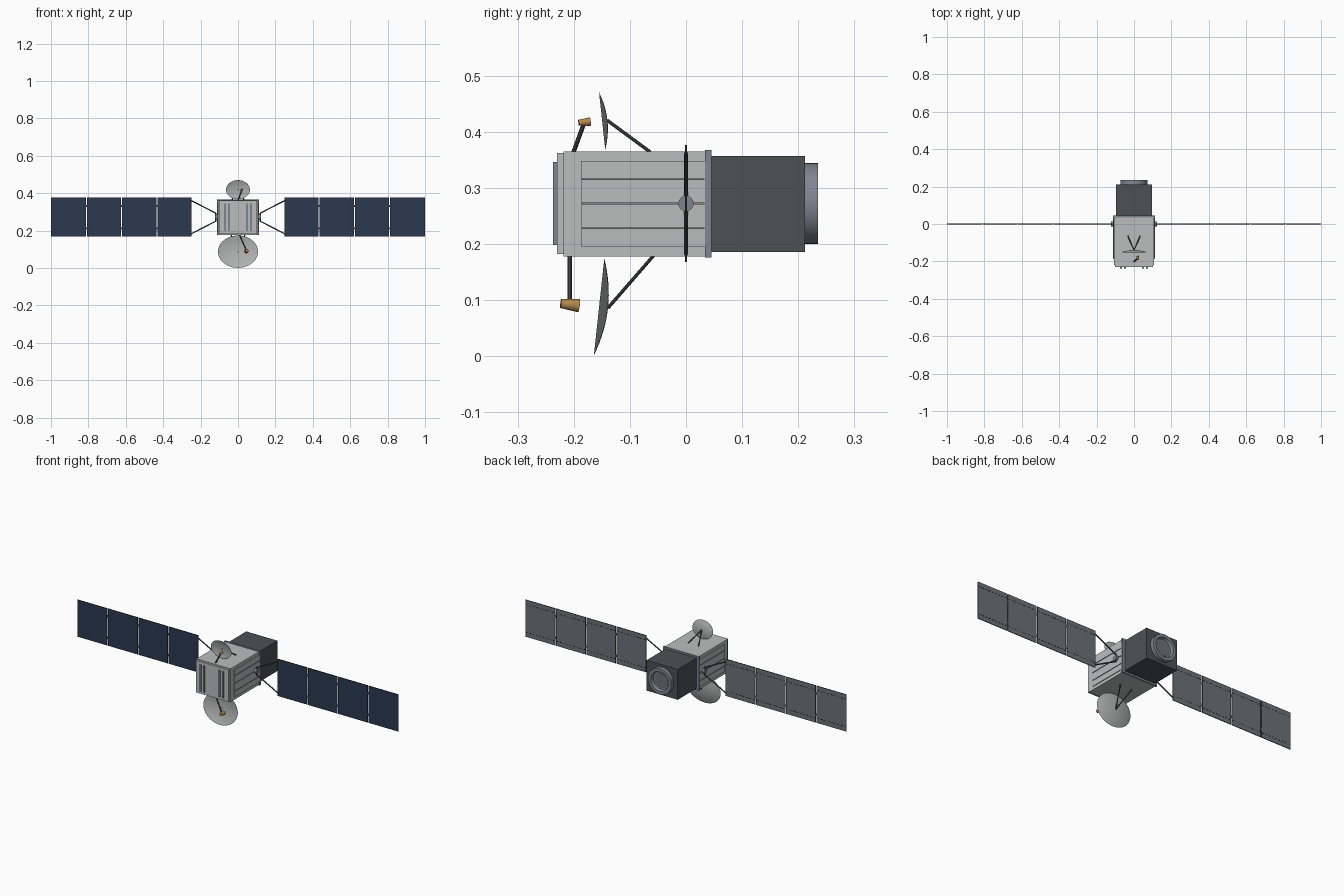
import bpy, bmesh, math
from mathutils import Vector, Matrix

cube = bpy.data.objects.get("Cube")
if cube:
    bpy.data.objects.remove(cube, do_unlink=True)


def material(name, *rgb):
    m = bpy.data.materials.new(name)
    m.use_nodes = True
    m.diffuse_color = (*rgb, 1)
    bsdf = next(n for n in m.node_tree.nodes if n.type == 'BSDF_PRINCIPLED')
    bsdf.inputs["Base Color"].default_value = (*rgb, 1)
    return m


LIGHT = material("light grey hull", 0.50, 0.51, 0.51)
DISH = material("dish grey", 0.43, 0.44, 0.44)
DARK = material("dark slate", 0.070, 0.085, 0.091)
STEEL = material("blue steel", 0.21, 0.24, 0.29)
NAVY = material("solar navy", 0.024, 0.040, 0.077)
BACK = material("panel back grey", 0.15, 0.17, 0.195)
STRUT = material("strut grey", 0.075, 0.08, 0.085)
BLACK = material("near black", 0.02, 0.022, 0.025)
GOLD = material("gold", 0.45, 0.25, 0.075)


def finish(name, bm, mats, smooth=False):
    bmesh.ops.recalc_face_normals(bm, faces=bm.faces)
    me = bpy.data.meshes.new(name)
    bm.to_mesh(me)
    bm.free()
    ob = bpy.data.objects.new(name, me)
    bpy.context.collection.objects.link(ob)
    for m in mats:
        me.materials.append(m)
    if smooth:
        bpy.ops.object.select_all(action='DESELECT')
        ob.select_set(True)
        bpy.context.view_layer.objects.active = ob
        bpy.ops.object.shade_smooth_by_angle(angle=math.radians(35))
    return ob


def boxes(name, spans, *mats):
    """Boxes given as (low corner, high corner), in one object."""
    bm = bmesh.new()
    for lo, hi in spans:
        lo, hi = Vector(lo), Vector(hi)
        mat = Matrix.Translation((lo + hi) / 2) @ Matrix.Diagonal((*(hi - lo), 1))
        bmesh.ops.create_cube(bm, size=1, matrix=mat)
    return finish(name, bm, mats)


def block(name, half_x, y0, y1, z0, z1, mat):
    return boxes(name, [((-half_x, y0, z0), (half_x, y1, z1))], mat)


def lathe(name, profile, origin, direction, mat, segs=32, stretch=1):
    """Turn (radius, height) points around a direction."""
    bm = bmesh.new()
    rings = []
    for r, h in profile:
        rings.append([bm.verts.new((r * stretch * math.cos(a), r * math.sin(a), h))
                      for a in (math.tau * i / segs for i in range(segs))])
    for p, q in zip(rings, rings[1:]):
        for i in range(segs):
            j = (i + 1) % segs
            bm.faces.new((p[i], p[j], q[j], q[i]))
    bmesh.ops.remove_doubles(bm, verts=bm.verts, dist=1e-6)
    rot = Vector(direction).to_track_quat('Z', 'Y').to_matrix().to_4x4()
    bm.transform(Matrix.Translation(origin) @ rot)
    return finish(name, bm, [mat], True)


def rod(name, a, b, r, mat=STRUT, r2=None, segs=10):
    axis = Vector(b) - Vector(a)
    n = axis.length
    return lathe(name, [(0, 0), (r, 0), (r2 or r, n), (0, n)], a, axis, mat, segs)


# Main hull, front plate, collar and rear module
block("hull", 0.106, -0.218, 0.036, 0.178, 0.365, LIGHT)
block("front_plate", 0.102, -0.23, -0.218, 0.182, 0.362, LIGHT)
block("collar", 0.111, 0.034, 0.045, 0.176, 0.367, STEEL)
block("rear_module", 0.097, 0.045, 0.212, 0.186, 0.357, DARK)

# Vertical bars on the front
boxes("front_bars", [((x - 0.005, -0.237, 0.198), (x + 0.005, -0.23, 0.346))
                     for x in (-0.07, -0.048, 0.048, 0.07)], STEEL)

# Docking ring with recessed centre
MID = 0.272
lathe("rear_ring", [(0, 0.008), (0.05, 0.008), (0.055, 0.024), (0.072, 0.024),
                    (0.072, 0), (0, 0)], (0, 0.211, MID), (0, 1, 0), STEEL, 48)
lathe("rear_ring_centre", [(0, 0), (0.042, 0), (0.042, 0.003), (0, 0.003)],
      (0, 0.218, MID), (0, 1, 0), BACK, 48)


def dash_rows(x0, x1, count):
    step = (x1 - x0) / count
    return [((x0 + (i + 0.2) * step, 0.002, z - 0.0015),
             (x0 + (i + 0.75) * step, 0.0028, z + 0.0015))
            for i in range(count) for z in (MID - 0.078, MID + 0.078)]


for side, s in (("left", 1), ("right", -1)):
    # Side panel with horizontal rails
    def span(x0, x1, y0, y1, z0, z1):
        xs = sorted((s * x0, s * x1))
        return (xs[0], y0, z0), (xs[1], y1, z1)

    boxes(side + "_side_panel", [span(0.106, 0.110, -0.187, 0.034, 0.195, 0.348)], LIGHT)
    boxes(side + "_side_rails", [span(0.110, 0.113, -0.185, 0.033, z - 0.0015, z + 0.0015)
                                 for z in (0.228, MID, 0.315)], STEEL)

    # Wing hub and yoke
    rod(side + "_wing_hub", (s * 0.106, 0, MID), (s * 0.122, 0, MID), 0.0135, STEEL, segs=24)
    rod(side + "_yoke_post", (s * 0.118, 0, MID - 0.022), (s * 0.118, 0, MID + 0.022), 0.004)
    for end, d in (("upper", 1), ("lower", -1)):
        rod(f"{side}_{end}_yoke_arm", (s * 0.118, 0, MID + d * 0.021),
            (s * 0.252, 0, MID + d * 0.09), 0.0035)

    # Four solar panels: cells in front, plain backs, dark rims
    pitch = 0.1885
    dashes, hinges = [], []
    for i in range(4):
        x0 = 0.248 + i * pitch
        x1 = x0 + pitch - 0.005 if i < 3 else 1.0
        panel = boxes(f"{side}_solar_panel_{i + 1}",
                      [span(x0, x1, -0.002, 0.002, 0.168, 0.376)], BLACK, NAVY, BACK)
        for f in panel.data.polygons:
            f.material_index = 1 if f.normal.y < -0.5 else 2 if f.normal.y > 0.5 else 0
        dashes += dash_rows(*sorted((s * x0, s * x1)), 9)
        if i < 3:
            hinges += [span(x1 - 0.002, x1 + 0.007, -0.001, 0.0028, z - 0.006, z + 0.006)
                       for z in (MID - 0.06, MID + 0.06)]
    boxes(side + "_panel_dashes", dashes, BLACK)
    boxes(side + "_panel_hinges", hinges, STRUT)


def antenna(name, apex, facing, radius, stretch, depth, foot, feed_foot, feed, horn, aim):
    """Concave oval dish with two rear legs and a feed horn on an arm."""
    steps = [i / 8 for i in range(9)]
    outer = [(radius * t, depth * t * t) for t in steps]
    inner = [(radius * t, depth * t * t + 0.0015 * (1 - t)) for t in reversed(steps)]
    lathe(name + "_dish", outer + inner, apex, facing, DISH, 48, stretch)
    centre = Vector(apex)
    rod(name + "_dish_hub", centre, centre + Vector(facing) * 0.004, 0.003, BLACK)
    for side, s in (("left", 1), ("right", -1)):
        rod(f"{name}_{side}_leg", centre, (s * foot[0], foot[1], foot[2]), 0.003)
    rod(name + "_feed_arm", feed_foot, feed, 0.004)
    half = Vector(aim).normalized() * horn
    tip = Vector(feed)
    rod(name + "_feed_horn", tip - half, tip + half, horn * 0.5, GOLD, horn * 0.72, 20)
    rod(name + "_horn_mouth", tip + half, tip + half * 1.04, horn * 0.4, BLACK, segs=20)


antenna("upper", (0, -0.140, 0.420), (0, -0.994, -0.107), 0.0515, 1.24, 0.0095,
        (0.033, -0.064, 0.364), (0, -0.201, 0.362), (0.021, -0.181, 0.417),
        0.0105, (-0.1, 1, 0.1))
antenna("lower", (0, -0.139, 0.086), (0, -0.994, 0.107), 0.087, 1.23, 0.016,
        (0.038, -0.058, 0.179), (0.006, -0.207, 0.182), (0.046, -0.207, 0.092),
        0.0165, (-0.1, 1, -0.12))
